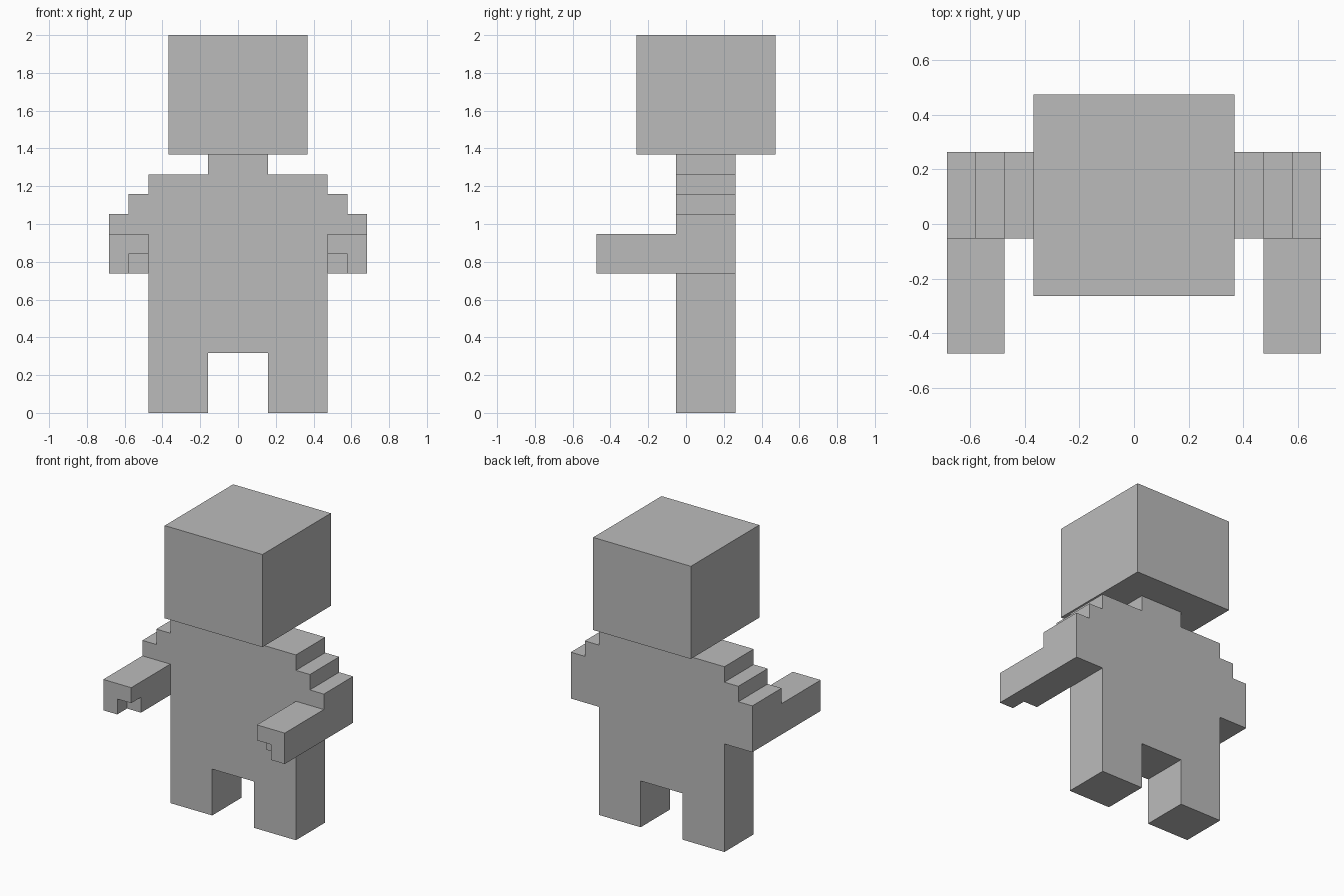
import bpy
import bmesh

if "Cube" in bpy.data.objects:
    bpy.data.objects.remove(bpy.data.objects["Cube"])

U = 2 / 19  # one block; the figure is 19 blocks tall

grey = bpy.data.materials.new("plain grey")
grey.use_nodes = True
grey.diffuse_color = (0.5, 0.5, 0.5, 1)
grey.node_tree.nodes["Principled BSDF"].inputs["Base Color"].default_value = (0.5, 0.5, 0.5, 1)


def prism(name, outline, front, back):
    """Extrude an (x, z) outline from front to back; sizes in blocks."""
    bm = bmesh.new()
    face = bm.faces.new([bm.verts.new((x * U, front * U, z * U)) for x, z in outline])
    extruded = bmesh.ops.extrude_face_region(bm, geom=[face], use_keep_orig=True)
    moved = [g for g in extruded["geom"] if isinstance(g, bmesh.types.BMVert)]
    bmesh.ops.translate(bm, verts=moved, vec=(0, (back - front) * U, 0))
    bmesh.ops.recalc_face_normals(bm, faces=bm.faces)
    mesh = bpy.data.meshes.new(name)
    bm.to_mesh(mesh)
    bm.free()
    mesh.materials.append(grey)
    obj = bpy.data.objects.new(name, mesh)
    bpy.context.collection.objects.link(obj)
    return obj


def box(name, x0, x1, y0, y1, z0, z1):
    return prism(name, [(x0, z0), (x1, z0), (x1, z1), (x0, z1)], y0, y1)


# Head
box("head", -3.5, 3.5, -2.5, 4.5, 13, 19)

# Legs, torso, stepped shoulders and neck share one symmetric outline
half = [(1.5, 3), (1.5, 0), (4.5, 0), (4.5, 7), (6.5, 7), (6.5, 10),
        (5.5, 10), (5.5, 11), (4.5, 11), (4.5, 12), (1.5, 12), (1.5, 13)]
prism("body", half + [(-x, z) for x, z in reversed(half)], -0.5, 2.5)

# Forearms, with a one-block notch under the inner front corner of each hand
for name, side in (("left_forearm", 1), ("right_forearm", -1)):
    arm = box(name, *sorted((4.5 * side, 6.5 * side)), -4.5, -0.5, 7, 9)
    cutter = box("notch_cutter", *sorted((4 * side, 5.5 * side)), -5, -3.5, 6.5, 8)
    cutter.hide_render = True
    cut = arm.modifiers.new("notch", "BOOLEAN")
    cut.operation = "DIFFERENCE"
    cut.solver = "EXACT"
    cut.object = cutter
    bpy.context.view_layer.objects.active = arm
    bpy.ops.object.modifier_apply(modifier=cut.name)
    bpy.data.objects.remove(cutter)
